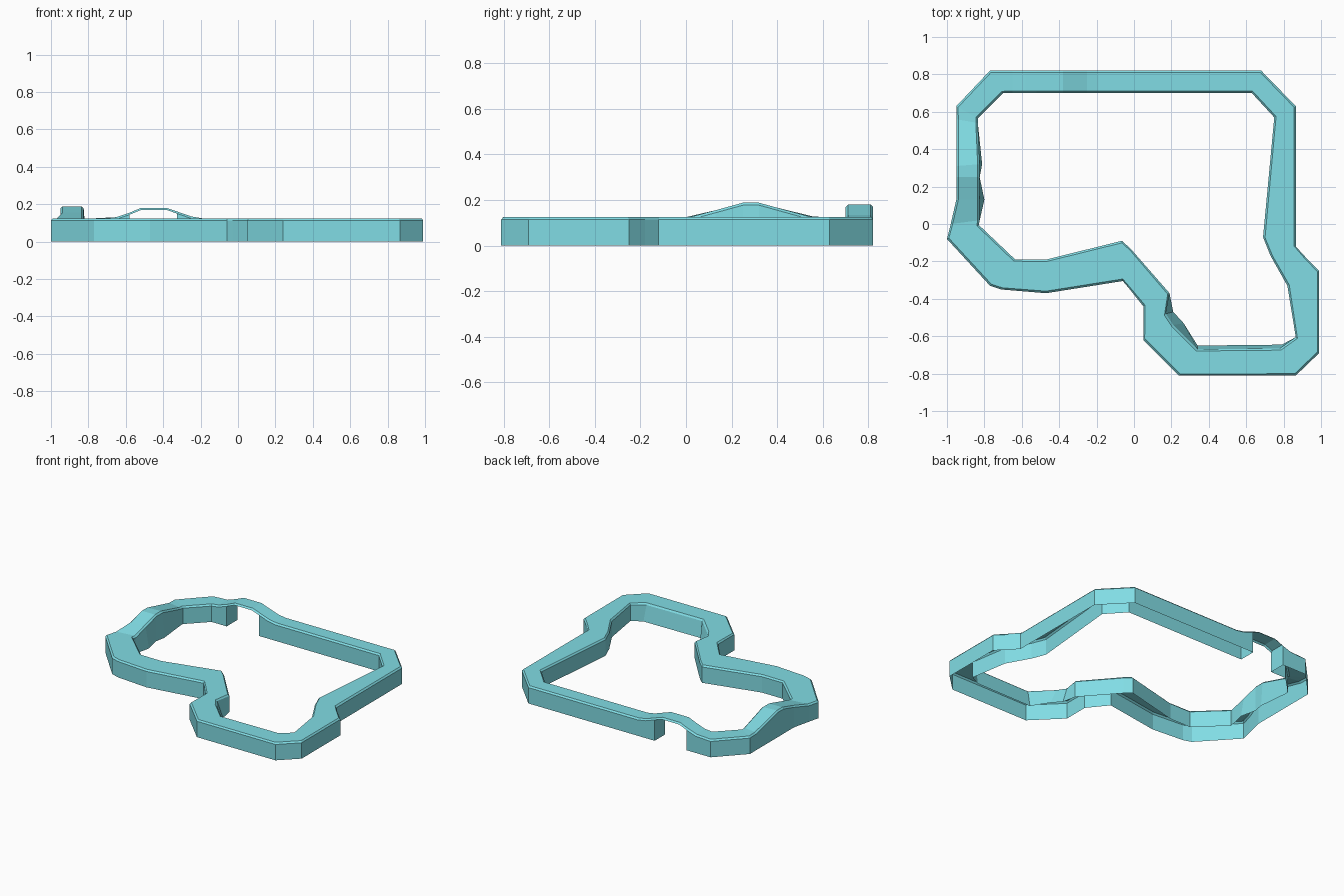
import bpy
from mathutils import Vector

LOW, RIM = 0.125, 0.011

# Stations clockwise from above: outer x,y, inner x,y, top height, (optional) inner foot x,y
stations = [
    (-0.77, 0.82, -0.70, 0.70, LOW),
    # back bridge
    (-0.65, 0.82, -0.65, 0.70, 0.131),
    (-0.58, 0.82, -0.58, 0.70, 0.155),
    (-0.52, 0.82, -0.52, 0.70, 0.180),
    (-0.38, 0.82, -0.38, 0.70, 0.180),
    (-0.325, 0.82, -0.325, 0.70, 0.161),
    (-0.25, 0.82, -0.25, 0.70, 0.135),
    (-0.19, 0.82, -0.19, 0.70, LOW),
    # right side
    (0.68, 0.82, 0.63, 0.70, LOW),
    (0.865, 0.63, 0.75, 0.57, LOW),
    (0.865, -0.12, 0.69, -0.07, LOW),
    (0.92, -0.18, 0.73, -0.17, LOW),
    (0.99, -0.25, 0.82, -0.33, LOW),
    (0.99, -0.69, 0.865, -0.605, LOW),
    # front
    (0.865, -0.81, 0.78, -0.665, LOW, 0.79, -0.645),
    (0.24, -0.81, 0.34, -0.67, LOW, 0.34, -0.65),
    (0.10, -0.67, 0.21, -0.54, LOW, 0.265, -0.53),
    (0.05, -0.62, 0.17, -0.48, LOW, 0.21, -0.47),
    (0.05, -0.44, 0.19, -0.37, LOW),
    (-0.03, -0.34, -0.02, -0.13, LOW),
    (-0.06, -0.305, -0.065, -0.09, LOW),
    (-0.47, -0.37, -0.47, -0.19, LOW),
    (-0.71, -0.35, -0.60, -0.19, LOW),
    (-0.77, -0.33, -0.635, -0.19, LOW),
    # left hill
    (-1.00, -0.08, -0.83, -0.005, LOW),
    (-0.98, 0.00, -0.825, 0.02, LOW),
    (-0.95, 0.13, -0.825, 0.13, 0.155, -0.80, 0.13),
    (-0.95, 0.25, -0.825, 0.25, 0.188),
    (-0.95, 0.31, -0.825, 0.32, 0.188, -0.812, 0.32),
    (-0.95, 0.56, -0.835, 0.54, 0.127),
    (-0.95, 0.63, -0.835, 0.565, LOW),
]
GAP = range(2, 5)      # segments under the bridge that have no walls

mat = bpy.data.materials.new("track_cyan")
mat.diffuse_color = (0.22, 0.72, 0.78, 1)


def section(s):
    """Cross-section from outer foot, over the top, to inner foot."""
    o, i = Vector((s[0], s[1], 0)), Vector((s[2], s[3], 0))
    foot = Vector((s[5], s[6], 0)) if len(s) > 5 else i.copy()
    d = (i - o).normalized() * RIM
    top, side = Vector((0, 0, s[4])), Vector((0, 0, s[4] - RIM))
    return [o, o + side, o + d + top, i - d + top, i + side, foot]


def make(name, verts, faces):
    me = bpy.data.meshes.new(name)
    me.from_pydata(verts, [], faces)
    me.materials.append(mat)
    bpy.context.collection.objects.link(bpy.data.objects.new(name, me))


sections = [section(s) for s in stations]
n = len(sections)


def strip(name, first, last, skip=()):
    """Closed ribbon through the given part of every cross-section."""
    w = last - first + 1
    verts = [p for sec in sections for p in sec[first:last + 1]]
    faces = []
    for k in range(n):
        if k in skip:
            continue
        a, b = k * w, (k + 1) % n * w
        faces += [(a + j, a + j + 1, b + j + 1, b + j) for j in range(w - 1)]
    make(name, verts, faces)


# Road deck with bevelled rims, and the two side walls (open underneath)
strip("track_deck", 1, 4)
strip("outer_wall", 0, 1, GAP)
strip("inner_wall", 4, 5, GAP)

# End caps closing the walls beneath the bridge
make("bridge_cap_left", sections[GAP[0]], [tuple(range(6))])
make("bridge_cap_right", sections[GAP[-1] + 1], [tuple(reversed(range(6)))])
